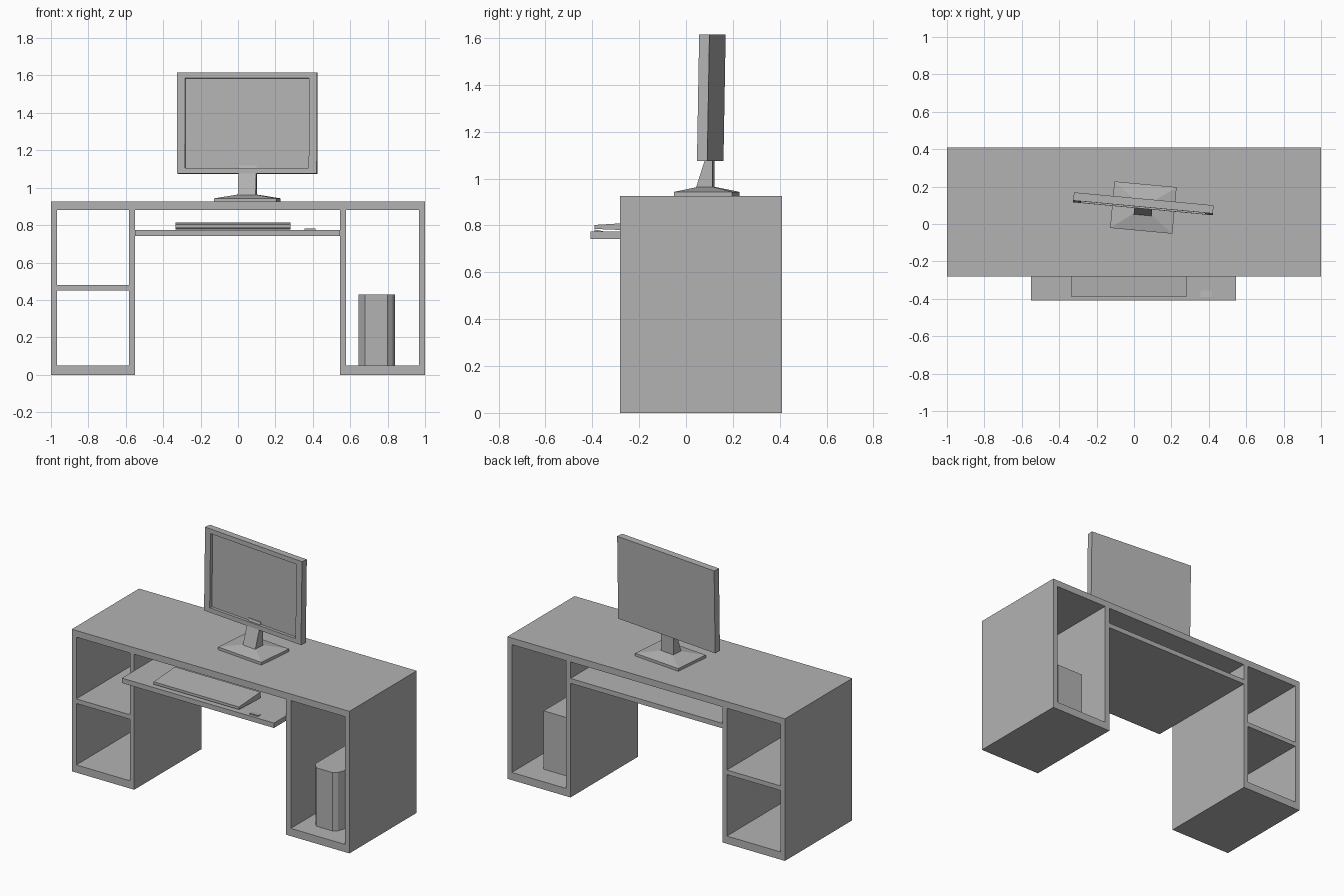
import bpy, bmesh, math
from mathutils import Matrix, Vector

cube = bpy.data.objects.get("Cube")
if cube:
    bpy.data.objects.remove(cube, do_unlink=True)

grey = bpy.data.materials.new("plain grey")
grey.use_nodes = True
GREY = (0.45, 0.45, 0.45, 1)
grey.diffuse_color = GREY
grey.node_tree.nodes["Principled BSDF"].inputs["Base Color"].default_value = GREY

TURN = Matrix.Rotation(math.radians(-5.3), 4, 'Z')


def finish(name, bm, matrix=None):
    bmesh.ops.recalc_face_normals(bm, faces=bm.faces)
    mesh = bpy.data.meshes.new(name)
    bm.to_mesh(mesh)
    bm.free()
    mesh.materials.append(grey)
    obj = bpy.data.objects.new(name, mesh)
    if matrix:
        obj.matrix_world = matrix
    bpy.context.collection.objects.link(obj)
    return obj


def box_mesh(x, y, z):
    bm = bmesh.new()
    bmesh.ops.create_cube(bm, size=1)
    for v in bm.verts:
        v.co = Vector([lo + (c + 0.5) * (hi - lo) for c, (lo, hi) in zip(v.co, (x, y, z))])
    return bm


def box(name, x, y, z):
    return finish(name, box_mesh(x, y, z))


def prism(name, points, offset, matrix=None):
    """Extrude a closed outline along an offset."""
    bm = bmesh.new()
    face = bm.faces.new([bm.verts.new(p) for p in points])
    moved = bmesh.ops.extrude_face_region(bm, geom=[face], use_keep_orig=True)
    verts = [g for g in moved["geom"] if isinstance(g, bmesh.types.BMVert)]
    bmesh.ops.translate(bm, verts=verts, vec=offset)
    return finish(name, bm, matrix)


def side_prism(name, outline, x0, x1, matrix=None):
    return prism(name, [(x0, y, z) for y, z in outline], (x1 - x0, 0, 0), matrix)


# Desk: top, two open cabinets and a shelf
DEPTH = (-0.282, 0.41)
box("desk_top", (-1, 1), DEPTH, (0.882, 0.925))
for side, outer, inner in (("right", (-1, -0.967), (-0.582, -0.55)),
                           ("left", (0.967, 1), (0.545, 0.578))):
    box(side + "_outer_panel", outer, DEPTH, (0, 0.882))
    box(side + "_inner_panel", inner, DEPTH, (0, 0.882))
    span = (min(outer[1], inner[1]), max(outer[0], inner[0]))
    box(side + "_cabinet_floor", span, DEPTH, (0, 0.05))
box("cabinet_shelf", (-0.967, -0.582), DEPTH, (0.45, 0.48))

# Keyboard tray with keyboard and mouse
box("keyboard_tray", (-0.55, 0.545), (-0.408, 0.41), (0.743, 0.775))
side_prism("keyboard", [(-0.39, 0.785), (-0.39, 0.802), (-0.17, 0.815), (-0.17, 0.776)],
           -0.335, 0.28)
side_prism("mouse", [(-0.39, 0.772), (-0.39, 0.782), (-0.355, 0.776), (-0.355, 0.772)],
           0.355, 0.415)

# Computer tower with a bevelled front
prism("computer_tower", [(x, y, 0.05) for x, y in (
    (0.645, 0.265), (0.645, -0.123), (0.68, -0.17), (0.8, -0.17),
    (0.825, -0.15), (0.84, -0.11), (0.84, 0.265))], (0, 0, 0.38))

# Monitor stand: plate with a shallow sloped top
stand = Matrix.Translation((0.05, 0.088, 0)) @ TURN
bm = box_mesh((-0.167, 0.167), (-0.125, 0.125), (0.925, 0.943))
top = max(bm.faces, key=lambda f: f.calc_center_median().z)
raised = bmesh.ops.extrude_discrete_faces(bm, faces=[top])["faces"][0]
for v in raised.verts:
    v.co = Vector((v.co.x * 0.3, v.co.y * 0.3, 0.963))
finish("stand_base", bm, stand)
side_prism("stand_neck", [(-0.043, 0.955), (0.03, 0.955), (0.03, 1.12), (0.01, 1.12)],
           -0.048, 0.048, stand)

# Monitor with a recessed screen
bm = box_mesh((-0.375, 0.375), (-0.022, 0.022), (-0.27, 0.27))
front = min(bm.faces, key=lambda f: f.calc_center_median().y)
bmesh.ops.inset_individual(bm, faces=[front], thickness=0.03)
for v in front.verts:
    v.co.x = math.copysign(0.332, v.co.x)
    v.co.z = math.copysign(0.24, v.co.z)
bmesh.ops.inset_individual(bm, faces=[front], thickness=0, depth=0)
for v in front.verts:
    v.co.y += 0.02
finish("monitor", bm, Matrix.Translation((0.05, 0.108, 1.345)) @ TURN
       @ Matrix.Rotation(math.radians(-1), 4, 'X'))
